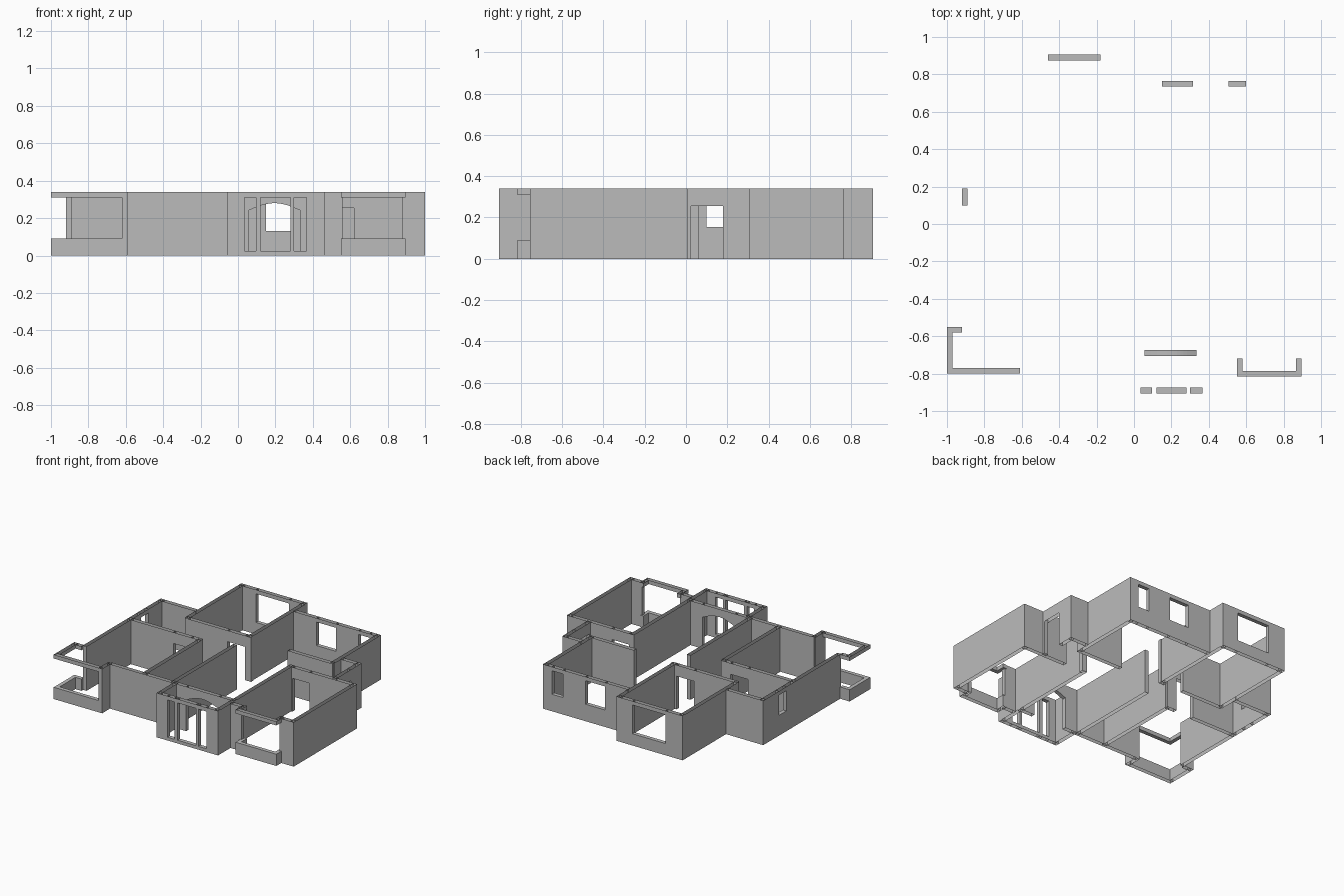
import bpy, bmesh, math

if "Cube" in bpy.data.objects:
    bpy.data.objects.remove(bpy.data.objects["Cube"])

H = 0.34      # wall height
T = 0.03      # wall thickness
DOOR = 0.255  # door head height

plaster = bpy.data.materials.new("grey_plaster")
plaster.use_nodes = True
GREY = (0.5, 0.5, 0.5, 1)
plaster.diffuse_color = GREY
plaster.node_tree.nodes["Principled BSDF"].inputs["Base Color"].default_value = GREY


def shell(bm, axis, pos, a, b, z0, z1, faces):
    """Open box along one axis; faces picks from s(ides), e(nds), t(op), b(ottom)."""
    def v(along, across, z):
        p = (along, pos + across) if axis == "x" else (pos + across, along)
        return bm.verts.new((p[0], p[1], z))
    h = T / 2
    lo = [v(a, -h, z0), v(b, -h, z0), v(b, h, z0), v(a, h, z0)]
    hi = [v(a, -h, z1), v(b, -h, z1), v(b, h, z1), v(a, h, z1)]
    for i in range(4):
        if ("s" if i % 2 == 0 else "e") in faces:
            j = (i + 1) % 4
            bm.faces.new((lo[i], lo[j], hi[j], hi[i]))
    if "t" in faces:
        bm.faces.new(hi)
    if "b" in faces:
        bm.faces.new(lo[::-1])
    if axis == "y":
        bmesh.ops.reverse_faces(bm, faces=list({f for p in lo + hi for f in p.link_faces}))


def finish(name, bm):
    mesh = bpy.data.meshes.new(name)
    bm.to_mesh(mesh)
    bm.free()
    mesh.materials.append(plaster)
    bpy.context.collection.objects.link(bpy.data.objects.new(name, mesh))


def wall(name, axis, pos, a, b, openings=()):
    """Hollow wall, open above and below, with doors and windows (start, end, sill, head)."""
    bm = bmesh.new()
    start = a
    for o0, o1, sill, head in openings:
        if o0 > start:
            shell(bm, axis, pos, start, o0, 0, H, "se")
        if sill > 0:
            shell(bm, axis, pos, o0, o1, 0, sill, "st")
        if head < H:
            shell(bm, axis, pos, o0, o1, head, H, "s" if head == DOOR else "sb")
        start = o1
    if b > start:
        shell(bm, axis, pos, start, b, 0, H, "se")
    finish(name, bm)


# Walls running across the house
wall("rear_left_window_wall", "x", 0.89, -0.60, -0.05, [(-0.46, -0.18, 0.09, 0.31)])
wall("rear_right_window_wall", "x", 0.75, -0.05, 0.67,
     [(0.15, 0.315, 0.13, 0.31), (0.505, 0.60, 0.13, 0.31)])
wall("side_room_rear_wall", "x", 0.365, -0.92, -0.60)
wall("rear_left_room_door_wall", "x", 0.23, -0.60, -0.04, [(-0.24, -0.09, 0, DOOR)])
wall("rear_right_room_front_wall", "x", 0.20, 0.29, 0.67)
wall("entry_block_rear_wall", "x", 0.295, 0.67, 0.83)
wall("corridor_wall", "x", -0.01, -0.92, -0.30, [(-0.53, -0.38, 0, DOOR)])
wall("front_right_room_door_wall", "x", -0.005, 0.46, 1.0, [(0.475, 0.62, 0, DOOR)])
wall("main_front_wall", "x", -0.69, -0.61, -0.05)
wall("front_right_room_left_pier", "x", -0.74, 0.46, 0.56)
wall("front_right_room_right_pier", "x", -0.74, 0.88, 1.0)
wall("porch_front", "x", -0.89, -0.05, 0.46,
     [(0.035, 0.095, 0.025, 0.31), (0.12, 0.28, 0.025, 0.31), (0.30, 0.365, 0.025, 0.31)])

# Walls running front to back
wall("left_outer_wall", "y", -0.905, -0.56, 0.38, [(0.10, 0.19, 0.155, 0.31)])
wall("rear_left_room_left_wall", "y", -0.59, 0.23, 0.905)
wall("rear_left_room_right_wall", "y", -0.06, 0.215, 0.905)
wall("rear_right_outer_wall", "y", 0.66, 0.20, 0.765)
wall("entry_door_wall", "y", 0.815, 0.0, 0.31, [(0.025, 0.18, 0, DOOR)])
wall("front_room_divider", "y", -0.31, -0.69, -0.01)
wall("living_room_divider", "y", -0.065, -0.69, 0.06)
wall("front_return_wall", "y", -0.605, -0.80, -0.68)
wall("porch_left_wall", "y", -0.04, -0.905, -0.69)
wall("porch_right_wall", "y", 0.45, -0.905, 0.01)
wall("right_outer_wall", "y", 0.985, -0.755, 0.01)

# Open bays with a low sill and a lintel
BAY = (0.09, 0.31)


def bay(name, parts):
    bm = bmesh.new()
    for axis, pos, a, b in parts:
        shell(bm, axis, pos, a, b, 0, BAY[0], "set")
        shell(bm, axis, pos, a, b, BAY[1], H, "seb")
    finish(name, bm)


bay("left_corner_bay", [("x", -0.785, -1.0, -0.61), ("y", -0.985, -0.77, -0.55),
                        ("x", -0.565, -1.0, -0.92)])
bay("right_front_bay", [("x", -0.80, 0.55, 0.895), ("y", 0.565, -0.785, -0.72),
                        ("y", 0.88, -0.785, -0.72)])

# Arched doorway behind the porch
X0, X1, SPRING, APEX, YARCH = 0.055, 0.335, 0.24, 0.28, -0.69
wall("arch_left_pier", "x", YARCH, -0.05, X0)
wall("arch_right_pier", "x", YARCH, X1, 0.46)
bm = bmesh.new()
N = 16
rings = []
for i in range(N + 1):
    t = i / N
    x = X0 + (X1 - X0) * t
    z = SPRING + (APEX - SPRING) * math.sin(math.pi * t)
    rings.append([bm.verts.new((x, YARCH + dy, zz)) for dy, zz in
                  ((-T / 2, H), (-T / 2, z), (T / 2, z), (T / 2, H))])
for p, q in zip(rings, rings[1:]):
    for k in range(3):
        bm.faces.new((p[k], p[k + 1], q[k + 1], q[k]))
finish("arch_lintel", bm)
